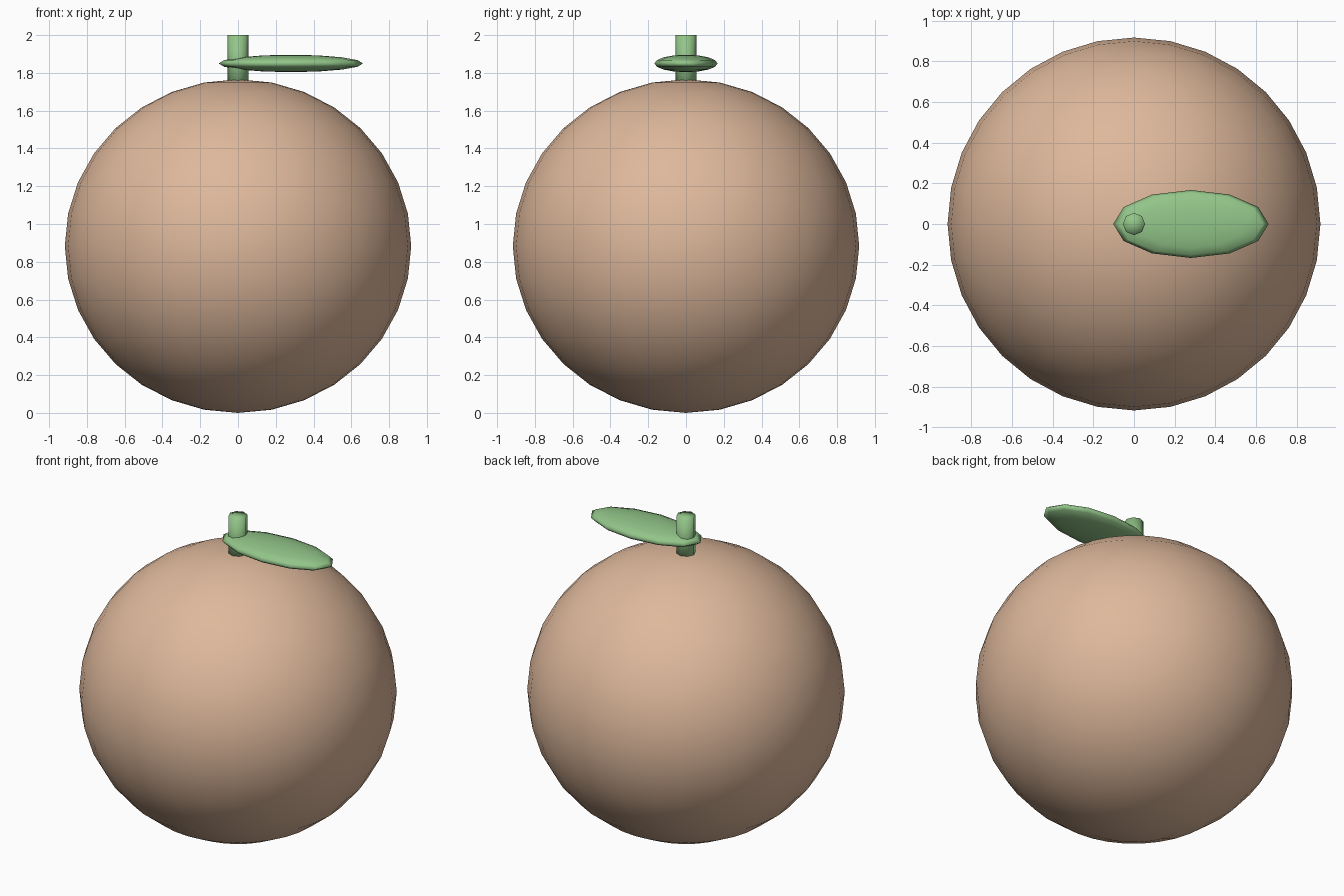
import bpy

cube = bpy.data.objects.get("Cube")
if cube:
    bpy.data.objects.remove(cube, do_unlink=True)


def make_material(name, rgb):
    mat = bpy.data.materials.new(name)
    mat.use_nodes = True
    color = (*rgb, 1.0)
    mat.diffuse_color = color
    mat.node_tree.nodes["Principled BSDF"].inputs["Base Color"].default_value = color
    return mat


def finish(name, mat, scale=(1, 1, 1)):
    """Name, size, colour and smooth the newly added primitive."""
    obj = bpy.context.object
    obj.name = name
    obj.scale = scale
    bpy.ops.object.transform_apply(location=False, rotation=False, scale=True)
    obj.data.materials.append(mat)
    bpy.ops.object.shade_smooth()
    return obj


def ellipsoid(name, mat, center, radii, segments, rings):
    bpy.ops.mesh.primitive_uv_sphere_add(
        segments=segments, ring_count=rings, radius=1, location=center)
    return finish(name, mat, radii)


skin = make_material("peach skin", (0.73, 0.48, 0.33))
green = make_material("leaf green", (0.29, 0.56, 0.25))

# Slightly flattened round fruit
ellipsoid("fruit_body", skin, (0, 0, 0.883), (0.917, 0.917, 0.883), 32, 16)

# Flat leaf reaching out to the left side
ellipsoid("leaf", green, (0.28, 0, 1.85), (0.382, 0.167, 0.046), 12, 8)

# Short eight-sided stem sunk into the fruit
bpy.ops.mesh.primitive_cylinder_add(
    vertices=8, radius=0.055, depth=0.28, end_fill_type='TRIFAN',
    location=(0, 0, 1.86))
finish("stem", green)
